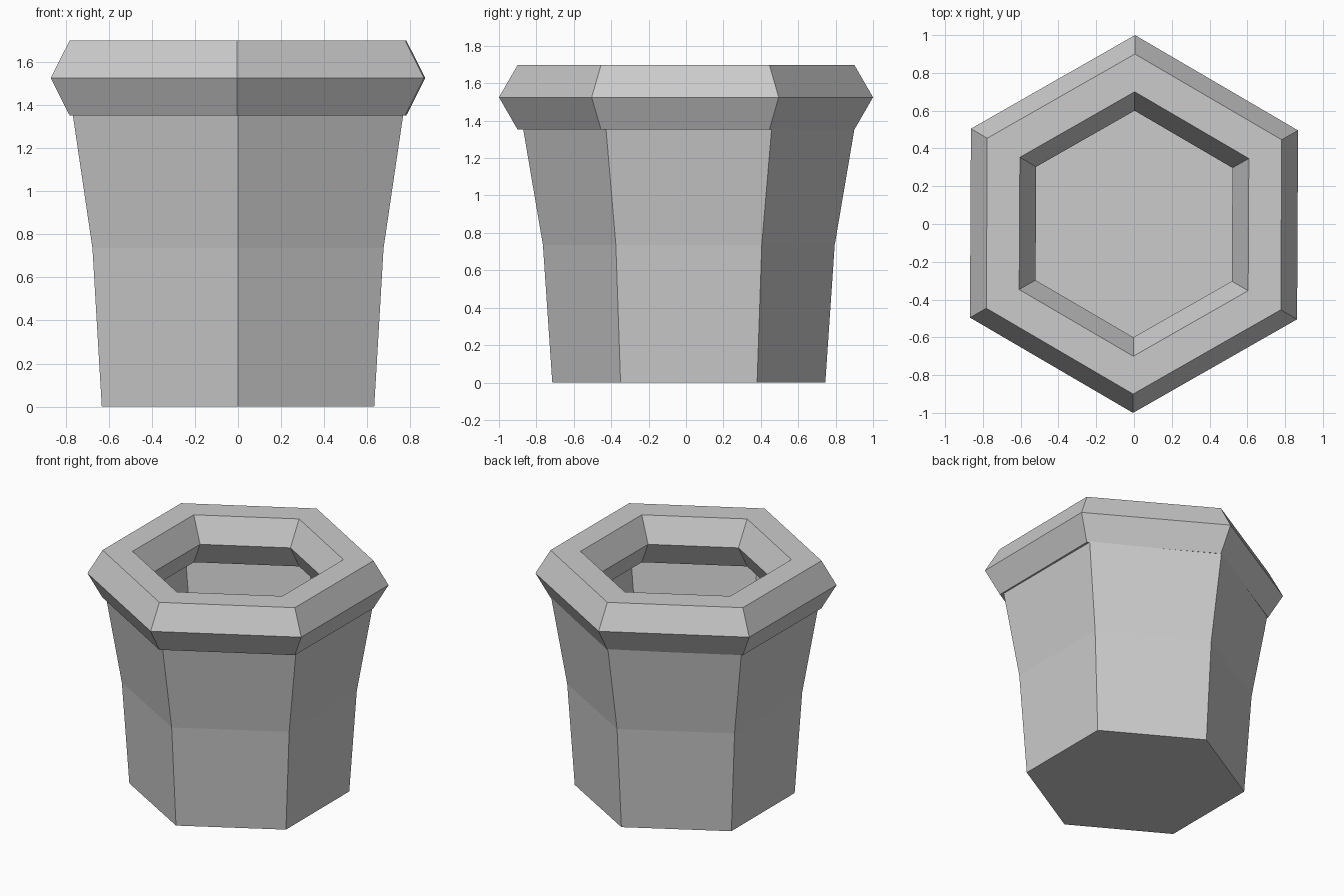
import bpy
import math

default = bpy.data.objects.get("Cube")
if default:
    bpy.data.objects.remove(default, do_unlink=True)

grey = bpy.data.materials.new("plain grey")
grey.use_nodes = True
colour = (0.6, 0.6, 0.6, 1)
grey.diffuse_color = colour
grey.node_tree.nodes["Principled BSDF"].inputs["Base Color"].default_value = colour

SIDES = 6


def lathe(name, profile, closed=False):
    """Sweep a (radius, height) profile round a hexagon; cap the ends unless closed."""
    n = len(profile)
    verts = []
    for s in range(SIDES):
        a = math.pi / 2 + s * math.tau / SIDES
        verts += [(r * math.cos(a), r * math.sin(a), z) for r, z in profile]
    faces = []
    for s in range(SIDES):
        t = (s + 1) % SIDES
        for i in range(n if closed else n - 1):
            j = (i + 1) % n
            faces.append((s * n + i, t * n + i, t * n + j, s * n + j))
    if not closed:
        faces.append([s * n for s in reversed(range(SIDES))])
        faces.append([s * n + n - 1 for s in range(SIDES)])
    mesh = bpy.data.meshes.new(name)
    mesh.from_pydata(verts, [], faces)
    mesh.materials.append(grey)
    obj = bpy.data.objects.new(name, mesh)
    bpy.context.collection.objects.link(obj)
    return obj


# Hollow flared body: outer wall up, over the lip, inner wall down to the floor
outer = [(0.73, 0), (0.78, 0.735), (0.905, 1.47)]
wall = 0.04
inner = [(r - wall, max(z, wall)) for r, z in reversed(outer)]
body = lathe("pot_body", outer + inner)
body.location.y = 0.015

# Thick rim with a hexagonal cross-section
section = [(0.8 + 0.2 * math.cos(k * math.tau / 6),
            1.525 + 0.2 * math.sin(k * math.tau / 6)) for k in range(6)]
rim = lathe("pot_rim", section, closed=True)
rim.rotation_euler.z = math.radians(-0.3)
